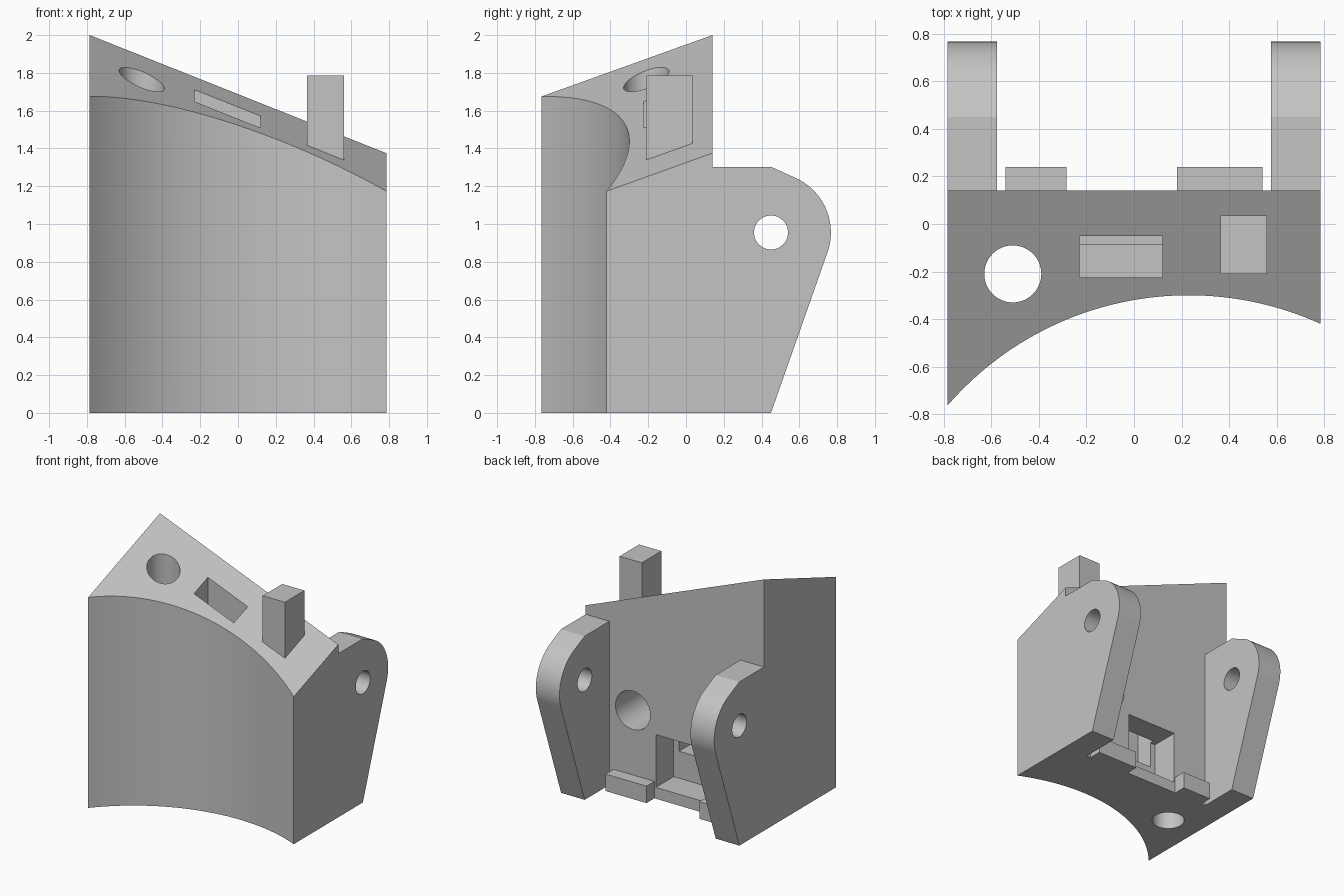
import bpy, bmesh, math
from mathutils import Vector

if "Cube" in bpy.data.objects:
    bpy.data.objects.remove(bpy.data.objects["Cube"], do_unlink=True)

GREY = (0.55, 0.55, 0.55, 1)
grey = bpy.data.materials.new("light_grey")
grey.use_nodes = True
grey.diffuse_color = GREY
grey.node_tree.nodes["Principled BSDF"].inputs["Base Color"].default_value = GREY

HALF = 0.785      # half the body width
BACK = 0.14       # y of the back wall


def prism(name, base, top):
    """Solid between two matching outlines of 3D points."""
    bm = bmesh.new()
    a = [bm.verts.new(p) for p in base]
    b = [bm.verts.new(p) for p in top]
    bm.faces.new(a)
    bm.faces.new(b)
    for i in range(len(a)):
        j = (i + 1) % len(a)
        bm.faces.new((a[i], a[j], b[j], b[i]))
    bmesh.ops.recalc_face_normals(bm, faces=bm.faces)
    mesh = bpy.data.meshes.new(name)
    bm.to_mesh(mesh)
    bm.free()
    mesh.materials.append(grey)
    ob = bpy.data.objects.new(name, mesh)
    bpy.context.collection.objects.link(ob)
    return ob


def box(name, xs, ys, zs):
    ring = [(xs[0], ys[0]), (xs[1], ys[0]), (xs[1], ys[1]), (xs[0], ys[1])]
    return prism(name, [(x, y, zs[0]) for x, y in ring], [(x, y, zs[1]) for x, y in ring])


def rod(name, start, end, radius, sides=64):
    """Cylinder between two points."""
    start, end = Vector(start), Vector(end)
    turn = (end - start).to_track_quat("Z", "Y")
    ring = [turn @ Vector((radius * math.cos(t), radius * math.sin(t), 0))
            for t in (2 * math.pi * i / sides for i in range(sides))]
    return prism(name, [start + p for p in ring], [end + p for p in ring])


def activate(ob):
    bpy.ops.object.select_all(action="DESELECT")
    ob.select_set(True)
    bpy.context.view_layer.objects.active = ob


def cut(ob, cutter):
    cutter.hide_render = True
    mod = ob.modifiers.new("cut", "BOOLEAN")
    mod.operation = "DIFFERENCE"
    mod.solver = "EXACT"
    mod.object = cutter
    activate(ob)
    bpy.ops.object.modifier_apply(modifier=mod.name)
    bpy.data.objects.remove(cutter, do_unlink=True)


def smooth(ob):
    activate(ob)
    bpy.ops.object.shade_smooth_by_angle(angle=math.radians(15))


# Body: concave front, flat back, top sloping down to one side and the front
def top_z(x, y):
    return 2.0 - 0.398 * (x + HALF) + 0.359 * (y - BACK)


def front_y(x, radius=1.342, apex_x=0.23, apex_y=-0.30):
    return apex_y - radius + math.sqrt(radius ** 2 - (x - apex_x) ** 2)


STEPS = 48
xs = [-HALF + 2 * HALF * i / STEPS for i in range(STEPS + 1)]
plan = [(x, front_y(x)) for x in xs] + [(HALF, BACK), (-HALF, BACK)]
body = prism("body", [(x, y, 0) for x, y in plan], [(x, y, top_z(x, y)) for x, y in plan])

# Openings in the body: vertical hole, blind back hole, back pocket, top slot
cut(body, rod("hole_cutter", (-0.51, -0.21, -0.5), (-0.51, -0.21, 2.5), 0.12))
cut(body, rod("back_hole_cutter", (0.37, 0.4, 0.65), (0.37, -0.25, 0.65), 0.153))
cut(body, box("pocket_cutter", (-0.275, 0.168), (-0.085, 0.4), (0.09, 0.51)))
cut(body, box("slot_cutter", (-0.23, 0.12), (-0.225, -0.05), (0.305, 2.5)))
smooth(body)

# Post standing out of the sloping top
box("post", (0.365, 0.56), (-0.21, 0.035), (1.2, 1.785))

# Low tabs at the foot of the back wall
box("left_tab", (0.18, 0.54), (BACK, 0.24), (0, 0.135))
box("right_tab", (-0.54, -0.285), (BACK, 0.24), (0, 0.135))

# Pivot ears with rounded ends and pin holes
PIN_Y, PIN_Z, EAR_R = 0.45, 0.955, 0.317
arc = [math.radians(-19.3 + 81.3 * i / 24) for i in range(25)]
side = [(BACK, 0), (PIN_Y, 0)]
side += [(PIN_Y + EAR_R * math.cos(t), PIN_Z + EAR_R * math.sin(t)) for t in arc]
side += [(PIN_Y, 1.303), (BACK, 1.303)]
for name, inner, outer in (("left_ear", 0.577, HALF), ("right_ear", -0.577, -HALF)):
    ear = prism(name, [(inner, y, z) for y, z in side], [(outer, y, z) for y, z in side])
    cut(ear, rod("pin_cutter", (-1, PIN_Y, PIN_Z), (1, PIN_Y, PIN_Z), 0.09, 48))
    smooth(ear)
